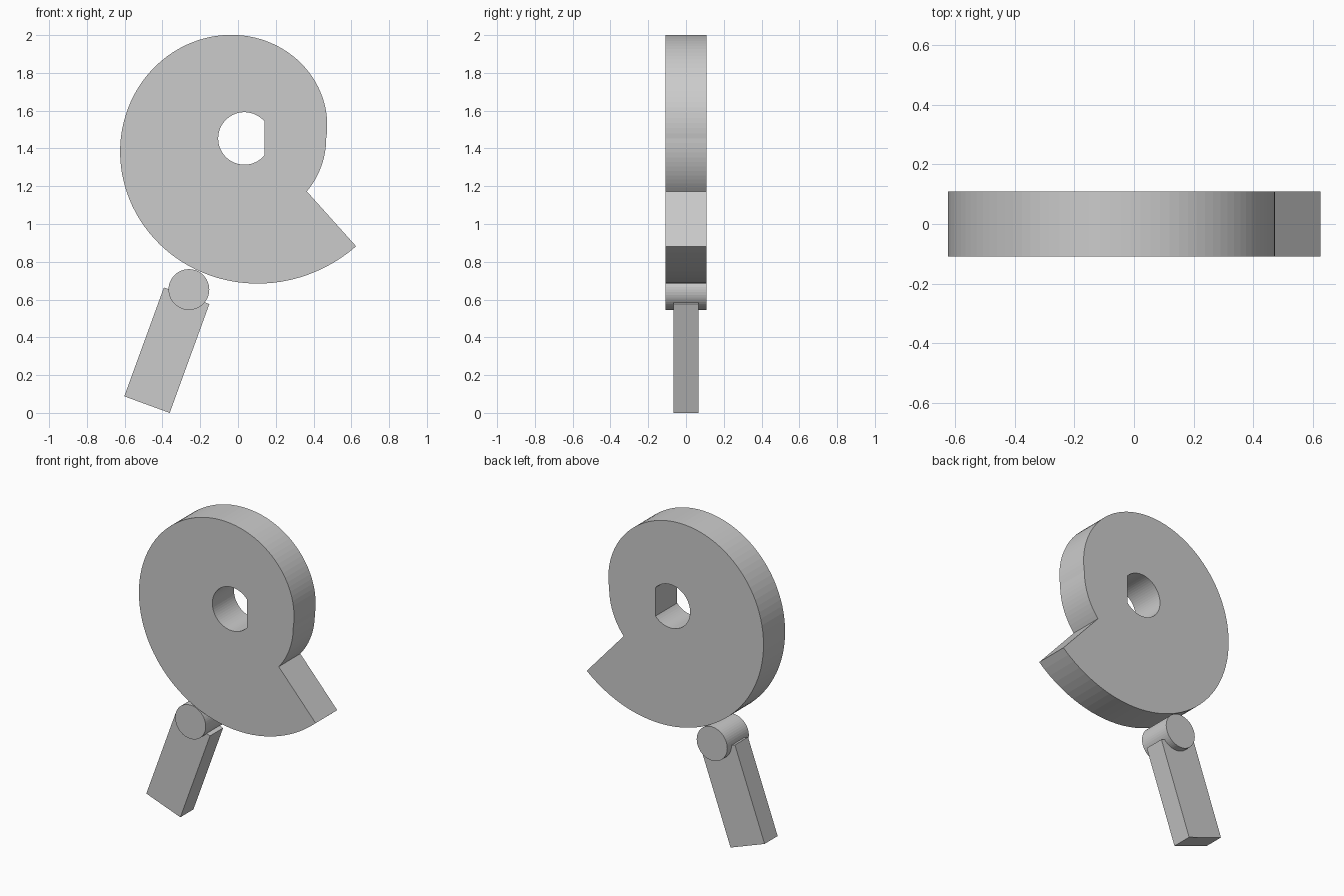
import bpy, bmesh
from math import sin, cos, radians, acos
from mathutils import Vector

if "Cube" in bpy.data.objects:
    bpy.data.objects.remove(bpy.data.objects["Cube"])


def extruded(name, loops, half):
    """Flat profile loops in the xz plane (holes allowed), thickened along y."""
    bm = bmesh.new()
    edges = []
    for pts in loops:
        vs = [bm.verts.new((x, -half, z)) for x, z in pts]
        edges += [bm.edges.new((vs[i - 1], vs[i])) for i in range(len(vs))]
    bmesh.ops.triangle_fill(bm, use_beauty=True, use_dissolve=False, edges=edges)
    res = bmesh.ops.extrude_face_region(bm, geom=bm.faces[:], use_keep_orig=True)
    moved = [g for g in res["geom"] if isinstance(g, bmesh.types.BMVert)]
    bmesh.ops.translate(bm, verts=moved, vec=(0, 2 * half, 0))
    bmesh.ops.recalc_face_normals(bm, faces=bm.faces[:])
    me = bpy.data.meshes.new(name)
    bm.to_mesh(me)
    bm.free()
    ob = bpy.data.objects.new(name, me)
    bpy.context.collection.objects.link(ob)
    return ob


def polar(c, r, a):
    return (c[0] + r * cos(a), c[1] + r * sin(a))


# Snail cam: round dwell, linear spiral rise, undercut drop
C = (0.034, 1.453)
R0, R1, END = 0.433, 0.822, 316
profile = [polar(C, R0, radians(-40.3 + 40.3 * i / 12)) for i in range(12)]
profile += [polar(C, R0 + (R1 - R0) * i / 90, radians(END * i / 90)) for i in range(91)]

# D-shaped shaft bore
HR, FLAT = 0.139, 0.105
a0 = acos(FLAT / HR)
bore = [polar(C, HR, a0 + (radians(360) - 2 * a0) * i / 48) for i in range(49)]
extruded("cam_disc", [profile, bore], 0.109)

# Follower roller
RC = (-0.26, 0.653)
extruded("follower_roller",
         [[polar(RC, 0.108, radians(360 * i / 48)) for i in range(48)]], 0.109)

# Tilted follower stem
axis = Vector((cos(radians(70)), sin(radians(70))))
side = Vector((axis.y, -axis.x)) * 0.128
top = Vector(RC) - axis * 0.035
low = top - axis * 0.609
low -= axis * ((low + side).y / axis.y)   # lowest corner rests on z = 0
extruded("follower_stem", [[low - side, low + side, top + side, top - side]], 0.066)
